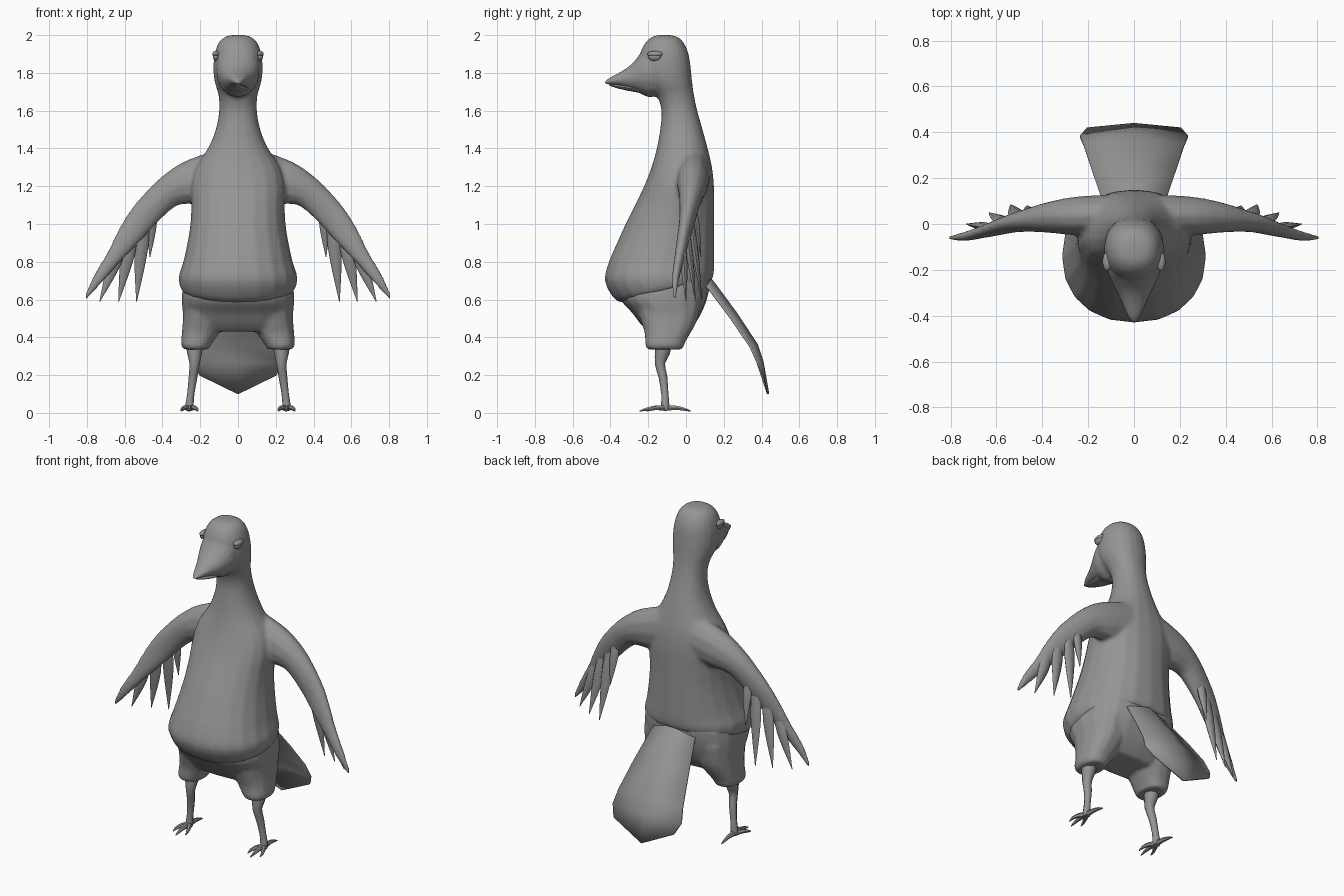
import bpy, bmesh, math
from mathutils import Vector as V

if "Cube" in bpy.data.objects:
    bpy.data.objects.remove(bpy.data.objects["Cube"])

grey = bpy.data.materials.new("plain grey")
grey.diffuse_color = (0.3, 0.3, 0.3, 1)
grey.use_nodes = True
grey.node_tree.nodes["Principled BSDF"].inputs["Base Color"].default_value = grey.diffuse_color


def smooth_rows(rows, steps):
    """Catmull-Rom interpolation between rows of numbers."""
    out = []
    for i in range(len(rows) - 1):
        a, b, c, d = (rows[max(0, min(len(rows) - 1, i + k))] for k in (-1, 0, 1, 2))
        for s in range(steps):
            t = s / steps
            out.append([0.5 * (2 * q + (r - p) * t + (2 * p - 5 * q + 4 * r - w) * t * t
                               + (3 * q - p - 3 * r + w) * t ** 3)
                        for p, q, r, w in zip(a, b, c, d)])
    return out + [list(rows[-1])]


def oval(c, u, v, n, power=2.0):
    """Closed ring around c with half axes u and v."""
    e = 2 / power
    pts = []
    for i in range(n):
        a = 2 * math.pi * i / n
        s, k = math.sin(a), math.cos(a)
        pts.append(c + u * math.copysign(abs(k) ** e, k) + v * math.copysign(abs(s) ** e, s))
    return pts


def loft(bm, rings):
    """Skin a list of rings and cap both ends."""
    vs = [[bm.verts.new(p) for p in r] for r in rings]
    n = len(vs[0])
    faces = [bm.faces.new((a[i], a[(i + 1) % n], b[(i + 1) % n], b[i]))
             for a, b in zip(vs, vs[1:]) for i in range(n)]
    faces += [bm.faces.new(vs[0][::-1]), bm.faces.new(vs[-1])]
    bmesh.ops.recalc_face_normals(bm, faces=faces)


def finish(name, bm, angle=50):
    me = bpy.data.meshes.new(name)
    bm.to_mesh(me)
    bm.free()
    ob = bpy.data.objects.new(name, me)
    bpy.context.collection.objects.link(ob)
    me.materials.append(grey)
    bpy.ops.object.select_all(action='DESELECT')
    ob.select_set(True)
    bpy.context.view_layer.objects.active = ob
    bpy.ops.object.shade_smooth_by_angle(angle=math.radians(angle))
    return ob


def upright(bm, rows, x=0, n=20, power=2.2, steps=3):
    """Rows: front z, front y, back z, back y, half width, x shift."""
    rings = []
    for zf, yf, zb, yb, w, dx in smooth_rows(rows, steps):
        f, b = V((x + dx, yf, zf)), V((x + dx, yb, zb))
        rings.append(oval((f + b) / 2, V((w, 0, 0)), (b - f) / 2, n, power))
    loft(bm, rings)


def limb(bm, rows, n=12, steps=3, side=1):
    """Rows: x, y, z, half height in the x-z plane, half depth."""
    rows = smooth_rows(rows, steps)
    rings = []
    for i, (x, y, z, h, d) in enumerate(rows):
        p, q = rows[max(i - 1, 0)], rows[min(i + 1, len(rows) - 1)]
        t = V((q[0] - p[0], 0, q[2] - p[2])).normalized()
        nrm = V((-t.z, 0, t.x))
        ring = oval(V((x, y, z)), nrm * h, V((0, d, 0)), n)
        rings.append([V((p.x * side, p.y, p.z)) for p in ring])
    loft(bm, rings)


def tube(bm, rows, n=8, steps=2):
    """Rows: x, y, z, radius; follows any path."""
    rows = smooth_rows(rows, steps)
    rings = []
    for i, r in enumerate(rows):
        t = V(rows[min(i + 1, len(rows) - 1)][:3]) - V(rows[max(i - 1, 0)][:3])
        t.normalize()
        u = V((1, 0, 0)) if abs(t.x) < 0.8 else V((0, 1, 0))
        u = (u - t * u.dot(t)).normalized()
        rings.append(oval(V(r[:3]), u * r[3], t.cross(u) * r[3], n))
    loft(bm, rings)


# Torso, neck and head, with the arms fused in
bm = bmesh.new()
upright(bm, [(.585, -.345, .70, .12, .275, 0), (.61, -.385, .705, .137, .303, 0),
             (.70, -.43, .74, .147, .314, 0), (.80, -.408, .80, .15, .29, 0),
             (.90, -.365, .90, .15, .268, 0), (1.0, -.32, 1.0, .15, .252, 0),
             (1.1, -.27, 1.1, .15, .248, 0), (1.2, -.222, 1.2, .148, .25, 0),
             (1.3, -.183, 1.3, .138, .225, 0), (1.4, -.155, 1.4, .115, .16, 0),
             (1.5, -.137, 1.5, .088, .118, 0), (1.6, -.13, 1.6, .06, .1, 0),
             (1.68, -.155, 1.68, .043, .103, 0), (1.75, -.21, 1.75, .033, .123, 0),
             (1.82, -.24, 1.82, .026, .131, 0), (1.9, -.243, 1.9, .014, .124, 0),
             (1.96, -.215, 1.96, -.012, .102, 0), (1.99, -.18, 1.99, -.045, .07, 0),
             (2.0, -.15, 2.0, -.08, .035, 0)])
for s in (-1, 1):
    limb(bm, [(.08, .04, 1.26, .14, .09), (.25, .035, 1.22, .118, .085),
              (.36, .03, 1.175, .088, .07), (.44, .02, 1.105, .08, .055),
              (.52, .005, 1.015, .075, .042), (.59, -.015, .92, .062, .034),
              (.66, -.035, .82, .043, .027), (.74, -.055, .71, .03, .02),
              (.81, -.06, .605, .008, .008)], side=s)
# Face tapering into the upper beak
rings = []
for y, w, lo, hi in smooth_rows([(-.12, .11, 1.68, 1.95), (-.20, .115, 1.67, 1.945),
                                 (-.24, .102, 1.69, 1.905), (-.28, .084, 1.705, 1.855),
                                 (-.32, .064, 1.72, 1.822), (-.37, .044, 1.735, 1.793),
                                 (-.41, .026, 1.738, 1.772), (-.432, .01, 1.738, 1.755)], 2):
    rings.append(oval(V((0, y, (lo + hi) / 2)), V((w, 0, 0)), V((0, 0, (hi - lo) / 2)), 16))
loft(bm, rings)
body = finish("body", bm)
fuse = body.modifiers.new("fuse", 'REMESH')
fuse.mode, fuse.voxel_size, fuse.use_smooth_shade = 'VOXEL', 0.011, True
relax = body.modifiers.new("relax", 'SMOOTH')
relax.factor, relax.iterations = 0.5, 5

# Lower beak
bm = bmesh.new()
rings = []
for y, w, z, h in [(-.25, .06, 1.715, .02), (-.32, .046, 1.722, .014),
                   (-.37, .03, 1.73, .01), (-.405, .012, 1.736, .004)]:
    rings.append(oval(V((0, y, z)), V((w, 0, 0)), V((0, 0, h)), 12))
loft(bm, rings)
finish("lower_beak", bm)

# Trousers: hips and two legs
bm = bmesh.new()
upright(bm, [(.70, -.34, .73, .13, .285, 0), (.60, -.345, .66, .125, .297, 0),
             (.53, -.285, .57, .10, .295, 0), (.47, -.24, .49, .06, .28, 0),
             (.43, -.2, .43, .01, .23, 0)], power=2.6)
for s in (-1, 1):
    upright(bm, [(.62, -.28, .62, .09, .12, -.01 * s), (.5, -.245, .5, .065, .112, 0),
                 (.43, -.222, .43, .03, .1, .017 * s), (.38, -.217, .38, 0, .086, .035 * s),
                 (.355, -.215, .355, -.01, .077, .043 * s), (.335, -.2, .335, -.025, .062, .04 * s),
                 (.34, -.16, .34, -.07, .03, .035 * s)], x=.18 * s, n=14, power=2.4)
trousers = finish("trousers", bm)
fuse = trousers.modifiers.new("fuse", 'REMESH')
fuse.mode, fuse.voxel_size, fuse.use_smooth_shade = 'VOXEL', 0.011, True
relax = trousers.modifiers.new("relax", 'SMOOTH')
relax.factor, relax.iterations = 0.5, 6

for s, side in ((-1, "left"), (1, "right")):
    # Wing feathers
    bm = bmesh.new()
    for b, t, w in [((.455, .04, 1.08), (.466, .08, .825), .026),
                    ((.50, .025, 1.02), (.537, .085, .59), .034),
                    ((.56, .005, .96), (.632, .05, .59), .034),
                    ((.62, -.015, .88), (.732, .0, .59), .031)]:
        b, t = V(b), V(t)
        rows = [(*b.lerp(t, k), w * f, .017 * f) for k, f in
                ((0, .95), (.3, 1.1), (.6, .75), (.85, .32), (1, .06))]
        limb(bm, rows, n=8, steps=2, side=s)
    finish(side + "_wing_feathers", bm)

    # Shin and clawed foot
    bm = bmesh.new()
    tube(bm, [(.23 * s, -.12, .37, .045), (.23 * s, -.125, .32, .04), (.23 * s, -.138, .26, .027),
              (.238 * s, -.122, .19, .023), (.25 * s, -.112, .1, .019), (.257 * s, -.11, .04, .022),
              (.257 * s, -.11, .015, .02)])
    for dx, y in ((-.042, -.21), (0, -.245), (.042, -.21), (-.005, .025)):
        x = .257 * s
        tube(bm, [(x, -.11, .025, .017), (x + dx * .6, -.11 + (y + .11) * .4, .027, .013),
                  (x + dx * .95, -.11 + (y + .11) * .75, .019, .009), (x + dx, y, .009, .003)], n=6)
    finish(side + "_foot", bm)

    # Half-closed eye: ball and drooping lid
    bm = bmesh.new()
    for y, z, sx, sy, sz in ((-.165, 1.887, .017, .036, .024), (-.163, 1.9, .02, .042, .016)):
        made = bmesh.ops.create_uvsphere(bm, u_segments=14, v_segments=8, radius=1)
        for v in made["verts"]:
            v.co = V((s * .117 + v.co.x * sx, y + v.co.y * sy, z + v.co.z * sz))
    finish(side + "_eye", bm)

# Tail: thin fan with a central ridge and a pointed end
bm = bmesh.new()
rows = [(.10, .74, .03, .73, .12), (.145, .69, .12, .66, .145), (.27, .52, .24, .50, .185),
        (.375, .36, .345, .345, .22), (.405, .27, .38, .265, .235), (.435, .10, .415, .20, .205)]
grid = [[bm.verts.new(p) for p in ((-w, ye, ze), (0, yc, zc), (w, ye, ze))]
        for yc, zc, ye, ze, w in rows]
for a, b in zip(grid, grid[1:]):
    for i in (0, 1):
        bm.faces.new((a[i], a[i + 1], b[i + 1], b[i]))
bmesh.ops.recalc_face_normals(bm, faces=bm.faces)
tail = finish("tail", bm)
thick = tail.modifiers.new("thickness", 'SOLIDIFY')
thick.thickness, thick.offset = 0.012, 0
